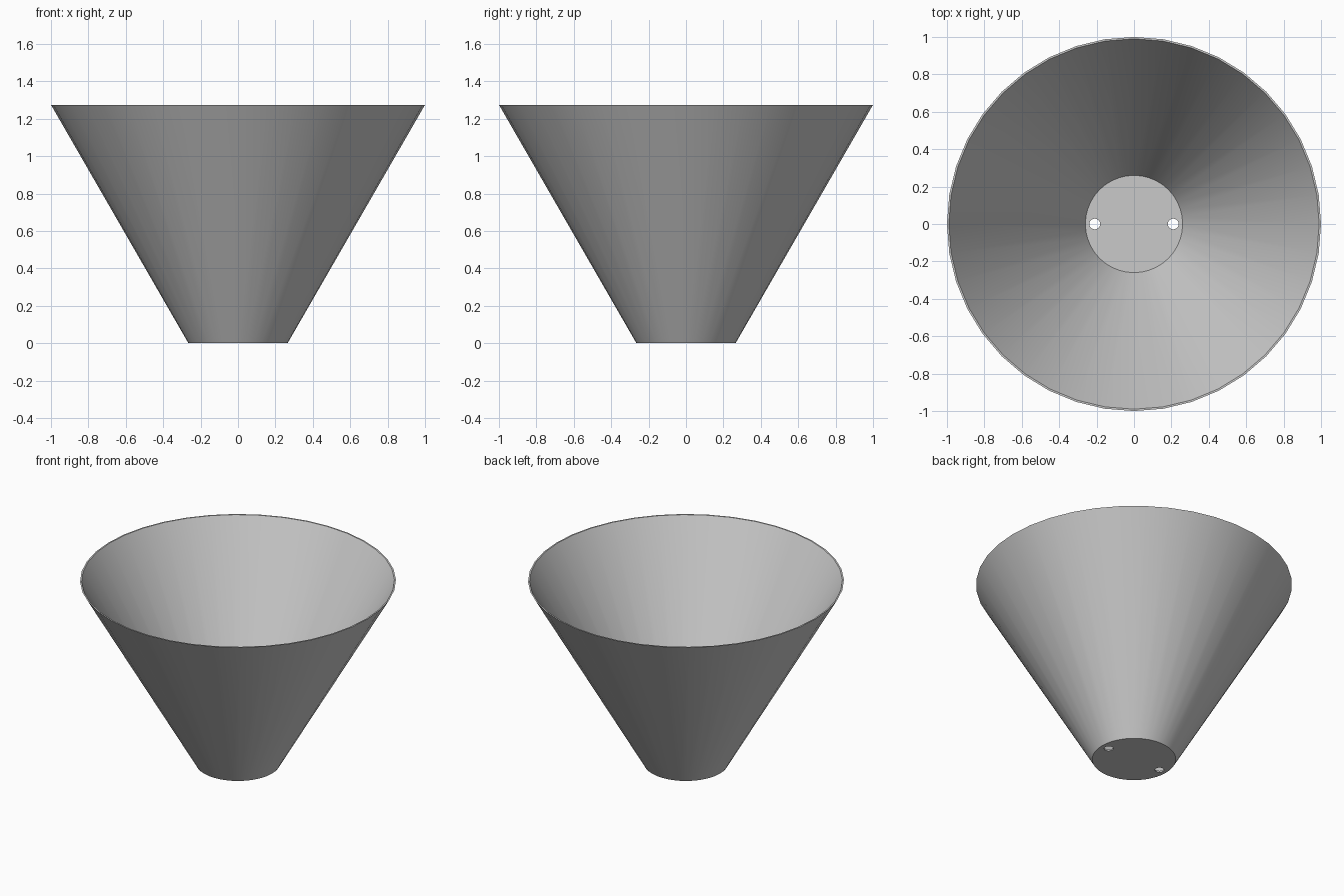
import bpy
import bmesh
from math import cos, sin, pi, radians

cube = bpy.data.objects.get("Cube")
if cube:
    bpy.data.objects.remove(cube)

SIDES, HOLE_SIDES = 40, 16
HEIGHT, FLOOR = 1.275, 0.01
HOLE_X, HOLE_R = 0.21, 0.029

bm = bmesh.new()


def ring(radius, z, sides, x=0.0):
    """Vertices of a circle around a vertical axis."""
    return [bm.verts.new((x + radius * cos(2 * pi * i / sides),
                          radius * sin(2 * pi * i / sides), z))
            for i in range(sides)]


def skin(a, b):
    """Band of quads joining two rings."""
    for i in range(len(a)):
        bm.faces.new((a[i - 1], a[i], b[i], b[i - 1]))


def loop_edges(verts):
    return [bm.edges.get((verts[i - 1], verts[i])) for i in range(len(verts))]


# Conical wall: outer skin, rim and inner skin
outer_base = ring(0.265, 0, SIDES)
outer_rim = ring(1.0, HEIGHT, SIDES)
inner_rim = ring(0.99, HEIGHT, SIDES)
inner_base = ring(0.26, FLOOR, SIDES)
skin(outer_base, outer_rim)
skin(outer_rim, inner_rim)
skin(inner_rim, inner_base)

# Two round holes through the floor
under, over = loop_edges(outer_base), loop_edges(inner_base)
for x in (-HOLE_X, HOLE_X):
    low = ring(HOLE_R, 0, HOLE_SIDES, x)
    high = ring(HOLE_R, FLOOR, HOLE_SIDES, x)
    skin(low, high)
    under += loop_edges(low)
    over += loop_edges(high)

# Floor plates around the holes
for edges, side in ((under, -1), (over, 1)):
    bmesh.ops.triangle_fill(bm, edges=edges, use_beauty=True, normal=(0, 0, side))
bmesh.ops.recalc_face_normals(bm, faces=bm.faces[:])

mesh = bpy.data.meshes.new("cone_shade")
bm.to_mesh(mesh)
bm.free()
shade = bpy.data.objects.new("cone_shade", mesh)
bpy.context.collection.objects.link(shade)

# Plain light grey material
grey = bpy.data.materials.new("light grey")
grey.use_nodes = True
colour = (0.59, 0.59, 0.59, 1)
grey.diffuse_color = colour
grey.node_tree.nodes["Principled BSDF"].inputs["Base Color"].default_value = colour
mesh.materials.append(grey)

# Smooth wall with crisp rim and base
bpy.ops.object.select_all(action="DESELECT")
shade.select_set(True)
bpy.context.view_layer.objects.active = shade
bpy.ops.object.shade_smooth_by_angle(angle=radians(35))
